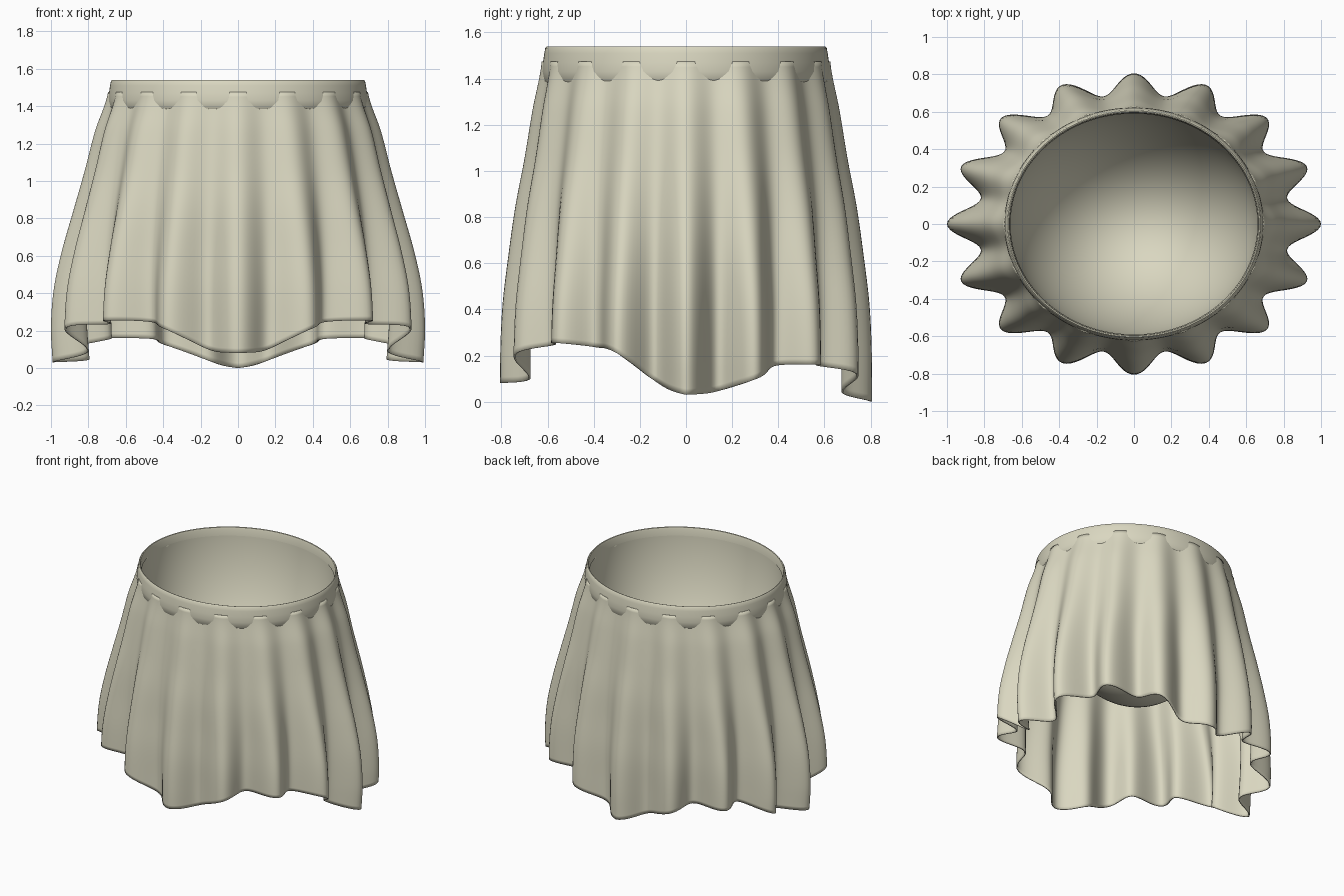
import bpy, math

cube = bpy.data.objects.get("Cube")
if cube:
    bpy.data.objects.remove(cube, do_unlink=True)

SEGMENTS = 320
PLEATS = 16
TOP = 1.475

cloth = bpy.data.materials.new("cream_cloth")
cloth.use_nodes = True
cloth.diffuse_color = (0.70, 0.68, 0.53, 1)
cloth.node_tree.nodes["Principled BSDF"].inputs["Base Color"].default_value = cloth.diffuse_color


def spline(values, u):
    """Smooth curve through evenly spaced values, u from 0 to 1."""
    last = len(values) - 1
    s = min(max(u, 0), 1) * last
    i = min(int(s), last - 1)
    f = s - i
    a, b, c, d = (values[min(max(k, 0), last)] for k in range(i - 1, i + 3))
    return b + 0.5 * f * (c - a + f * (2*a - 5*b + 4*c - d + f * (3 * (b - c) + d - a)))


def loft(name, rows, point, pole=None):
    """Closed rings joined by quads, with an optional end point."""
    verts = [point(r, math.tau * k / SEGMENTS) for r in range(rows) for k in range(SEGMENTS)]
    faces = []
    for r in range(rows - 1):
        for k in range(SEGMENTS):
            a, b = r * SEGMENTS + k, r * SEGMENTS + (k + 1) % SEGMENTS
            faces.append((a, b, b + SEGMENTS, a + SEGMENTS))
    if pole:
        verts.append(pole)
        base = (rows - 1) * SEGMENTS
        faces += [(base + k, base + (k + 1) % SEGMENTS, len(verts) - 1) for k in range(SEGMENTS)]
    mesh = bpy.data.meshes.new(name)
    mesh.from_pydata(verts, [], faces)
    mesh.materials.append(cloth)
    obj = bpy.data.objects.new(name, mesh)
    bpy.context.collection.objects.link(obj)
    bpy.ops.object.select_all(action='DESELECT')
    obj.select_set(True)
    bpy.context.view_layer.objects.active = obj
    bpy.ops.object.shade_smooth_by_angle(angle=math.radians(50))
    return obj


# Hem heights from the side round to the front or the back
HEM_FRONT = [.03, .09, .215, .235, .255, .245, .205, .10, .08]
HEM_BACK = [.03, .045, .10, .155, .16, .155, .12, .04, .0]
# Pleat crest half widths, half depths and valley depths, from the floor up to TOP
WIDTH = [.99, 1.0, .985, .94, .88, .82, .765, .695]
DEPTH = [.805, .805, .795, .77, .74, .70, .665, .625]
FOLD_X = [.175, .17, .15, .115, .08, .055, .04, .025]
FOLD_Y = [.11, .11, .10, .085, .065, .045, .035, .022]


def hem(t):
    quarter = math.atan2(abs(math.sin(t)), abs(math.cos(t))) / (math.pi / 2)
    return spline(HEM_FRONT if math.sin(t) < 0 else HEM_BACK, quarter)


# Pleated skirt with a wavy hem
ROWS = 56


def skirt_point(row, t):
    low = hem(t)
    z = low + (TOP - low) * row / (ROWS - 1)
    u = z / TOP
    valley = (1 - math.cos(PLEATS * t)) / 2
    x = (spline(WIDTH, u) - spline(FOLD_X, u) * valley) * math.cos(t)
    y = (spline(DEPTH, u) - spline(FOLD_Y, u) * valley) * math.sin(t)
    return x, y, z


skirt = loft("pleated_skirt", ROWS, skirt_point)
thickness = skirt.modifiers.new("thickness", 'SOLIDIFY')
thickness.thickness = 0.008
thickness.offset = -1

# Waistband with a rounded rim; the pleats come out through its lower edge
BAND = [(.672, 1.37), (.688, 1.39), (.693, 1.43), (.690, 1.47), (.684, 1.51),
        (.680, 1.532), (.674, 1.54), (.668, 1.538), (.664, 1.525), (.660, 1.48)]


def band_point(row, t):
    r, z = BAND[row]
    return r * math.cos(t), (r - .07) * math.sin(t), z


loft("waistband", len(BAND), band_point)

# Hollow bowl closing the inside
BOWL_ROWS = 28


def bowl_point(row, t):
    a = row / BOWL_ROWS * math.pi / 2
    r = math.cos(a)
    return .664 * r * math.cos(t), .594 * r * math.sin(t), 1.525 - .96 * math.sin(a)


loft("inner_bowl", BOWL_ROWS, bowl_point, pole=(0, 0, 1.525 - .96))
